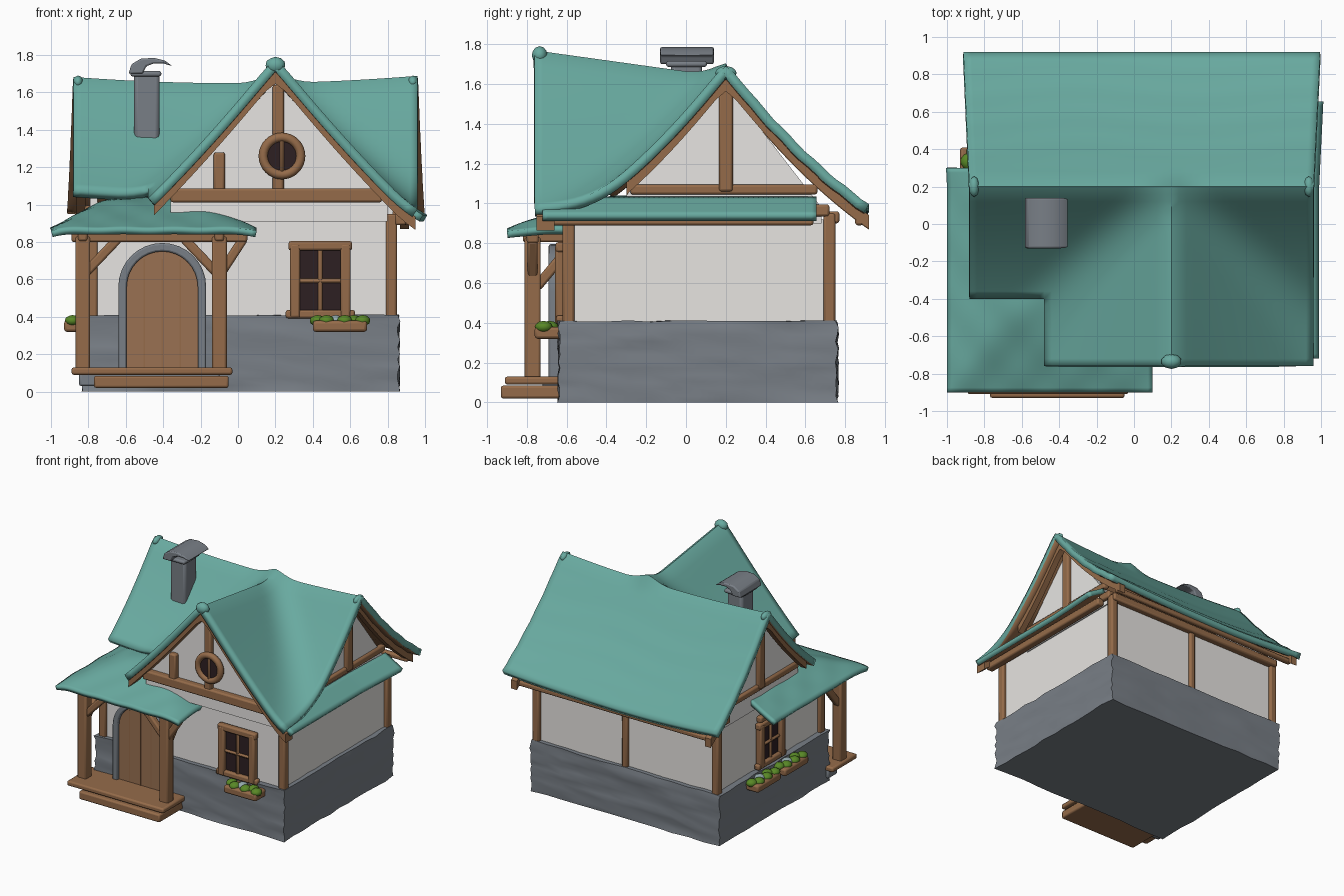
import bpy, bmesh, math, random
from mathutils import Matrix, Vector

random.seed(4)
if bpy.data.objects.get("Cube"):
    bpy.data.objects.remove(bpy.data.objects["Cube"])


def material(name, *rgb):
    m = bpy.data.materials.new(name)
    m.use_nodes = True
    m.diffuse_color = (*rgb, 1)
    m.node_tree.nodes["Principled BSDF"].inputs["Base Color"].default_value = (*rgb, 1)
    return m


TEAL = material("teal roof", .14, .40, .35)
WOOD = material("brown timber", .30, .148, .068)
DOOR = material("door planks", .32, .165, .085)
WALL = material("pale plaster", .82, .80, .77)
WHITE = material("white plaster", .98, .96, .94)
STONE = material("grey stone", .19, .212, .24)
GLASS = material("dark glass", .026, .014, .016)
LEAF = material("green leaves", .10, .25, .02)
PALE = material("pale blossom", .30, .40, .42)


def finish(name, bm, mat, bevel=0.0, place=Matrix()):
    bmesh.ops.recalc_face_normals(bm, faces=bm.faces)
    bm.transform(place)
    mesh = bpy.data.meshes.new(name)
    bm.to_mesh(mesh)
    bm.free()
    mesh.materials.append(mat)
    ob = bpy.data.objects.new(name, mesh)
    bpy.context.collection.objects.link(ob)
    if bevel:
        mod = ob.modifiers.new("round", 'BEVEL')
        mod.width, mod.segments = bevel, 2
    bpy.ops.object.select_all(action='DESELECT')
    ob.select_set(True)
    bpy.context.view_layer.objects.active = ob
    bpy.ops.object.shade_smooth_by_angle(angle=math.radians(40))
    return ob


def box(name, x, y, z, mat, bevel=.012, place=Matrix()):
    bm = bmesh.new()
    bmesh.ops.create_cube(bm, size=1)
    for v in bm.verts:
        v.co = [(a + b) / 2 + c * (b - a) for (a, b), c in zip((x, y, z), v.co)]
    return finish(name, bm, mat, bevel, place)


def bar(name, p, q, width, mat=WOOD, place=Matrix()):
    p, q = Vector(p), Vector(q)
    h, w = (q - p).length / 2, width / 2
    turn = (q - p).to_track_quat('Z', 'Y').to_matrix().to_4x4()
    return box(name, (-w, w), (-w, w), (-h, h), mat, .012, place @ Matrix.Translation((p + q) / 2) @ turn)


def prism(name, pts, axis, a, b, mat, bevel=0.0):
    """Outline in the plane across the axis, extruded from a to b."""
    bm = bmesh.new()
    put = (lambda u, w: (a, u, w)) if axis == 'x' else (lambda u, w: (u, a, w))
    face = bm.faces.new([bm.verts.new(put(*p)) for p in pts])
    new = bmesh.ops.extrude_face_region(bm, geom=[face])["geom"]
    shift = Vector((b - a, 0, 0) if axis == 'x' else (0, b - a, 0))
    bmesh.ops.translate(bm, vec=shift, verts=[g for g in new if isinstance(g, bmesh.types.BMVert)])
    return finish(name, bm, mat, bevel)


def blob(name, at, size, mat):
    bm = bmesh.new()
    bmesh.ops.create_icosphere(bm, subdivisions=2, radius=1)
    return finish(name, bm, mat, 0, Matrix.Translation(at) @ Matrix.Diagonal((*size, 1)))


def sheet(name, x0, y0, nx, ny, height, keep=lambda x, y: True, step=.04, thick=.05):
    """Roof skin over a grid, thickened downwards with a timber underside."""
    bm = bmesh.new()
    vert = {}

    def at(i, j):
        if (i, j) not in vert:
            x, y = x0 + i * step, y0 + j * step
            flare = 1 + .05 * max(0, y - .2)
            vert[i, j] = bm.verts.new((x * flare, y, height(x, y)))
        return vert[i, j]
    for i in range(nx):
        for j in range(ny):
            if keep(x0 + (i + .5) * step, y0 + (j + .5) * step):
                bm.faces.new((at(i, j), at(i + 1, j), at(i + 1, j + 1), at(i, j + 1)))
    ob = finish(name, bm, TEAL)
    ob.data.materials.append(WOOD)
    mod = ob.modifiers.new("thickness", 'SOLIDIFY')
    mod.thickness, mod.offset, mod.material_offset = thick, -1, 1
    return ob


# Roof shape: main ridge along x, cross ridge along y, softly merged valleys
def main_roof(x, y):
    e = math.hypot(y - .2, .02)
    return 1.675 + .035 * (x / .9) ** 2 - 1.3 * e + .42 * e * e


def cross_roof(x, y):
    d = math.hypot(x - .2, .025)
    rise = max(0, min(1, (.2 - y) / .96))
    return 1.665 + .135 * rise * max(0, 1 - .4 * d) - 1.2 * d + .19 * d * d - 4 * max(0, y - .2)


def roof(x, y):
    a, b = main_roof(x, y), cross_roof(x, y)
    k = .24
    h = max(0, k - abs(a - b)) / k
    course = .004 * math.sin(y * 42 + math.sin(x * 5)) * max(0, min(1, y * 4 - .8))
    return max(a, b) + h * h * k / 4 + course


def porch(x, y):
    t = [(x + 1) / .3, (.1 - x) / .34, (y + .9) / .45, 1]
    soft = -math.log(sum(math.exp(-9 * v) for v in t)) / 9
    return .865 + .165 * (soft + .05) + .004 * math.sin(x * 23) * math.cos(y * 19)


sheet("main_roof", -.88, -.76, 46, 42, roof, lambda x, y: x > -.48 or y > -.4)
sheet("porch_roof", -1, -.9, 44, 48, porch, lambda x, y: x < -.76 or y < -.3, .025, .035)
sheet("side_eave", .84, -.72, 6, 55, lambda x, y: 1.035 - .6 * (x - .84), step=.025, thick=.04)
blob("front_ridge_end", (.2, -.735, 1.745), (.055, .04, .045), TEAL)
for s, x in (("left", .935), ("right", -.855)):
    blob(s + "_ridge_end", (x, .2, 1.655), (.028, .055, .035), TEAL)

# Stone base with an uneven surface
bm = bmesh.new()
bmesh.ops.create_cube(bm, size=1)
bmesh.ops.subdivide_edges(bm, edges=bm.edges[:], cuts=11, use_grid_fill=True)
for v in bm.verts:
    bump = [random.uniform(-.018, .006) if abs(c) > .49 else random.uniform(-.008, .008) for c in v.co]
    x, y, z = v.co
    v.co = (.015 + x * 1.67 + math.copysign(bump[0], x),
            .06 + y * 1.38 + math.copysign(bump[1], y),
            .205 + z * .41 + (bump[2] * .4 if z > -.49 else 0))
finish("stone_base", bm, STONE)

# Plaster walls, whiter at the front, and gables
walls = box("walls", (-.78, .82), (-.6, .72), (.38, .92), WALL, 0)
walls.data.materials.append(WHITE)
for f in walls.data.polygons:
    f.material_index = int(f.normal.y < -.9)
prism("front_gable", [(-.36, .91), (.8, .91), (.8, 1.0), (.2, 1.66), (-.36, 1.05)], 'y', -.66, -.5, WHITE)
for side, x in (("left", .81), ("right", -.77)):
    prism(side + "_gable", [(-.3, .9), (.68, .9), (.68, .98), (.2, 1.6), (-.3, 1.04)], 'x', x - .02, x + .02, WHITE)

# Timber frame
for sx, x in (("right", -.78), ("left", .82)):
    for sy, y in (("front", -.59), ("back", .72)):
        bar(f"{sy}_{sx}_corner_post", (x, y, .39), (x, y, .95), .06)
bar("back_middle_post", (.03, .72, .39), (.03, .72, .95), .05)
bar("back_beam", (-.8, .74, .93), (.84, .74, .93), .06)
bar("back_fascia", (-.84, .87, .91), (.91, .87, .91), .04)
bar("left_beam", (.87, -.7, .92), (.87, .64, .92), .06)
bar("front_gable_beam", (-.36, -.67, 1.05), (.77, -.67, 1.05), .075)
bar("front_king_post", (.215, -.67, 1.07), (.215, -.67, 1.64), .06)
bar("front_stud", (-.1, -.67, 1.07), (-.1, -.67, 1.28), .06)
for side, x, edge in (("left", .83, .89), ("right", -.79, -.84)):
    bar(side + "_gable_beam", (x, -.28, 1.07), (x, .66, 1.07), .05)
    bar(side + "_plate_end", (x, .6, .965), (x, .72, .965), .06)
    bar(side + "_king_post", (x, .2, 1.06), (x, .2, 1.6), .07)
    ys = [-.3 + i * .05 for i in range(25)] + [.92]
    rim = [(y, main_roof(edge, y) - .05) for y in ys]
    prism(side + "_verge_board", rim + [(y, z - .07) for y, z in reversed(rim)], 'x', edge - .025, edge + .025, WOOD)
xs = [-.45 + i * .05 for i in range(29)]
rim = [(x, roof(x, -.74) - .05) for x in xs]
prism("front_verge_board", rim + [(x, z - .07) for x, z in reversed(rim)], 'y', -.75, -.66, WOOD)


# Windows and flower boxes, drawn facing the front and then placed
def window(name, w, z0, z1, place):
    box(name + "_glass", (-w, w), (-.025, .02), (z0, z1), GLASS, 0, place)
    for x, t in ((-w, .055), (0, .025), (w, .055)):
        bar(name + "_upright", (x, -.03, z0 - .03), (x, -.03, z1 + .03), t, WOOD, place)
    for z, t, e in ((z0 - .01, .045, .05), ((z0 + z1) / 2, .025, 0), (z1 + .02, .05, .035)):
        bar(name + "_rail", (-w - e, -.03, z), (w + e, -.03, z), t, WOOD, place)


def flower_box(name, w, place):
    box(name, (-w, w), (-.13, .02), (.32, .38), WOOD, .015, place)
    for i in range(6):
        p = place @ Vector((w * (i / 3 - .83), -.055 - .03 * (i % 2), .38))
        blob(name + "_plant", p, (.042, .045, .03), PALE if i == 2 else LEAF)


turn = Matrix.Rotation(-math.pi / 2, 4, 'Z')
window("front_window", .135, .425, .76, Matrix.Translation((.44, -.6, 0)))
window("side_window", .13, .45, .74, Matrix.Translation((-.78, .08, 0)) @ turn)
flower_box("front_flower_box", .145, Matrix.Translation((.545, -.63, 0)))
for n, y in (("back", .26), ("front", -.09)):
    flower_box(n + "_side_flower_box", .15, Matrix.Translation((-.80, y, 0)) @ turn)

# Round gable window
facing = Matrix.Translation((.235, -.67, 1.26)) @ Matrix.Rotation(math.pi / 2, 4, 'X')
bm = bmesh.new()
bmesh.ops.create_cone(bm, cap_ends=True, segments=28, radius1=.09, radius2=.09, depth=.07)
finish("round_window_glass", bm, GLASS, 0, facing)
bpy.ops.mesh.primitive_torus_add(major_radius=.1, minor_radius=.025, major_segments=32, minor_segments=10)
ring = bpy.context.object
ring.name = "round_window_frame"
ring.matrix_world = Matrix.Translation((0, -.03, 0)) @ facing
ring.data.materials.append(WOOD)
bpy.ops.object.shade_smooth()
bar("round_window_mullion", (.235, -.708, 1.17), (.235, -.708, 1.35), .02)


# Arched door with stone surround
def arch(r, base=.1, spring=.56):
    curve = [(-.405 + r * math.cos(a), spring + r * math.sin(a))
             for a in (math.pi * i / 16 for i in range(17))]
    return [(-.405 + r, base)] + curve + [(-.405 - r, base)]


prism("door", arch(.2), 'y', -.665, -.58, DOOR)
prism("door_surround", arch(.235) + arch(.19)[::-1], 'y', -.69, -.58, STONE, .01)
for x in (-.5, -.405, -.31):
    box("door_groove", (x - .004, x + .004), (-.668, -.66), (.13, .71), WOOD, 0)

# Porch steps, posts and braces
box("lower_step", (-.77, -.05), (-.93, -.6), (.02, .085), WOOD)
box("porch_deck", (-.89, -.03), (-.91, -.6), (.09, .13), WOOD)
box("deck_stone", (-.85, -.1), (-.72, -.6), (.03, .1), STONE)
bar("porch_beam", (-.89, -.77, .83), (.05, -.77, .83), .06)
bar("porch_side_beam", (-.83, -.82, .83), (-.83, .26, .83), .05)
bar("porch_inner_beam", (-.1, -.82, .83), (-.1, -.6, .83), .05)
for side, x, arms in (("right", -.83, (.19,)), ("left", -.1, (-.19, .13))):
    bar(side + "_porch_post", (x, -.77, .1), (x, -.77, .83), .08)
    for a in arms:
        bar(side + "_porch_brace", (x, -.77, .62), (x + a, -.77, .82), .05)
    bar(side + "_wall_brace", (x, -.75, .58), (x, -.6, .76), .05)

# Chimney with a curved cowl
box("chimney", (-.555, -.42), (-.075, .08), (1.25, 1.71), STONE, .02)
top = [(-.585, 1.70), (-.57, 1.75), (-.52, 1.78), (-.45, 1.785), (-.39, 1.77), (-.35, 1.74)]
under = [(-.40, 1.755), (-.45, 1.755), (-.49, 1.74), (-.51, 1.70)]
prism("chimney_cowl", top + under, 'y', -.13, .14, STONE, .01)
box("chimney_collar", (-.575, -.41), (-.1, .105), (1.685, 1.715), STONE)
